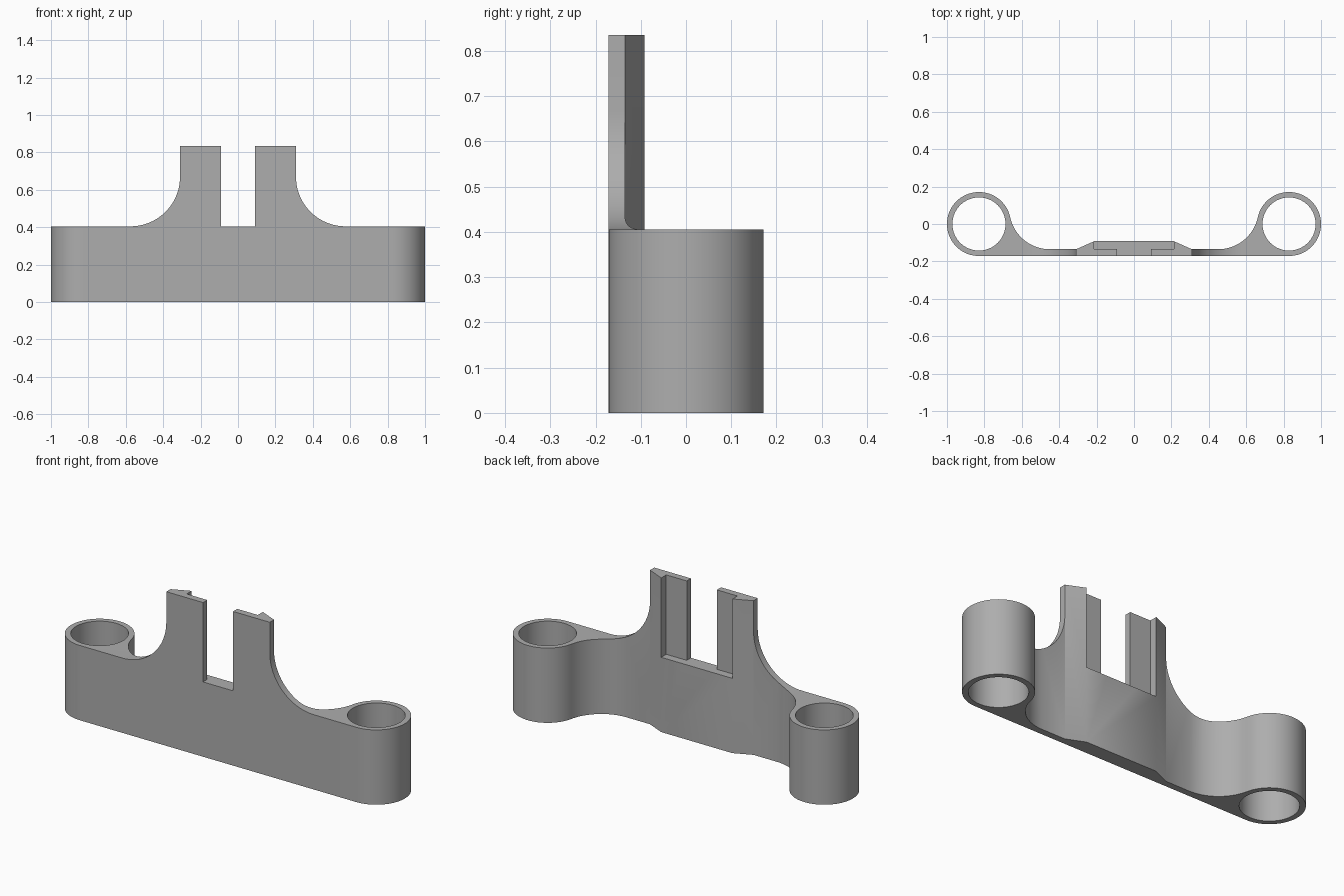
import bpy, bmesh
from math import sin, cos, atan2, pi, radians, sqrt
from mathutils import Matrix, Vector

if "Cube" in bpy.data.objects:
    bpy.data.objects.remove(bpy.data.objects["Cube"])

grey = bpy.data.materials.new("plain grey")
grey.use_nodes = True
grey.diffuse_color = (0.42, 0.42, 0.42, 1)
grey.node_tree.nodes["Principled BSDF"].inputs["Base Color"].default_value = grey.diffuse_color

TUBE_X, TUBE_R, BORE_R = 0.829, 0.171, 0.142
FRONT, WEB, PAD = -TUBE_R, -0.135, -0.092   # depth levels
SHELF, TOP = 0.405, 0.835                   # height levels
PRONG_IN, PAD_X, PRONG_OUT = 0.09, 0.213, 0.31


def arc(cx, cy, r, a0, a1, n):
    return [(cx + r * cos(a0 + (a1 - a0) * i / n), cy + r * sin(a0 + (a1 - a0) * i / n))
            for i in range(n + 1)]


def mirrored(half):
    """Close a right-hand outline by adding its mirror image."""
    return half + [(-x, y) for x, y in reversed(half)]


def prism(name, outline, axis, lo, hi):
    """Extrude an outline along z, or along y for a front profile."""
    bm = bmesh.new()
    place = (lambda p: (p[0], p[1], lo)) if axis == "z" else (lambda p: (p[0], lo, p[1]))
    face = bm.faces.new([bm.verts.new(place(p)) for p in outline])
    moved = bmesh.ops.extrude_face_region(bm, geom=[face])["geom"]
    step = Vector((0, 0, hi - lo)) if axis == "z" else Vector((0, hi - lo, 0))
    bmesh.ops.translate(bm, vec=step, verts=[v for v in moved if isinstance(v, bmesh.types.BMVert)])
    bmesh.ops.recalc_face_normals(bm, faces=bm.faces)
    mesh = bpy.data.meshes.new(name)
    bm.to_mesh(mesh)
    bm.free()
    mesh.materials.append(grey)
    obj = bpy.data.objects.new(name, mesh)
    bpy.context.collection.objects.link(obj)
    return obj


def combine(target, tool, operation):
    mod = target.modifiers.new(tool.name, "BOOLEAN")
    mod.object, mod.operation, mod.solver = tool, operation, "EXACT"
    bpy.context.view_layer.objects.active = target
    bpy.ops.object.modifier_apply(modifier=mod.name)
    bpy.data.objects.remove(tool)


# Plan outline: flat front, round ends, concave blend into the web, raised pad
blend_x, blend_r = 0.45, 0.2167
blend_y = WEB + blend_r
touch = atan2(blend_y, blend_x - TUBE_X)
plan = arc(TUBE_X, 0, TUBE_R, -pi / 2, touch, 48)
plan += arc(blend_x, blend_y, blend_r, touch - pi, -pi / 2, 20)[1:]
plan += [(PRONG_OUT, WEB), (PAD_X, PAD)]
bracket = prism("bracket", mirrored(plan), "z", 0, TOP)

# Front profile: shelf, curved shoulders, two prongs with a slot between
sweep_r = 0.265
front = [(1.2, -0.1), (1.2, SHELF)]
front += arc(PRONG_OUT + sweep_r, SHELF + sweep_r, sweep_r, -pi / 2, -pi, 24)
front += [(PRONG_OUT, TOP + 0.1), (PRONG_IN, TOP + 0.1), (PRONG_IN, SHELF)]
combine(bracket, prism("front_profile", mirrored(front), "y", -0.5, 0.5), "INTERSECT")

# Recess behind the prongs
recess = mirrored([(PAD_X, WEB), (PAD_X, 0.1)])
combine(bracket, prism("recess", recess, "z", SHELF, TOP + 0.2), "DIFFERENCE")

# Bores through both end tubes
for side in (-1, 1):
    ring = arc(side * TUBE_X, 0, BORE_R, 0, 2 * pi, 64)[:-1]
    combine(bracket, prism("bore", ring, "z", -0.2, TOP), "DIFFERENCE")

bpy.ops.object.select_all(action="DESELECT")
bracket.select_set(True)
bpy.context.view_layer.objects.active = bracket
bpy.ops.object.shade_smooth_by_angle(angle=radians(25))
